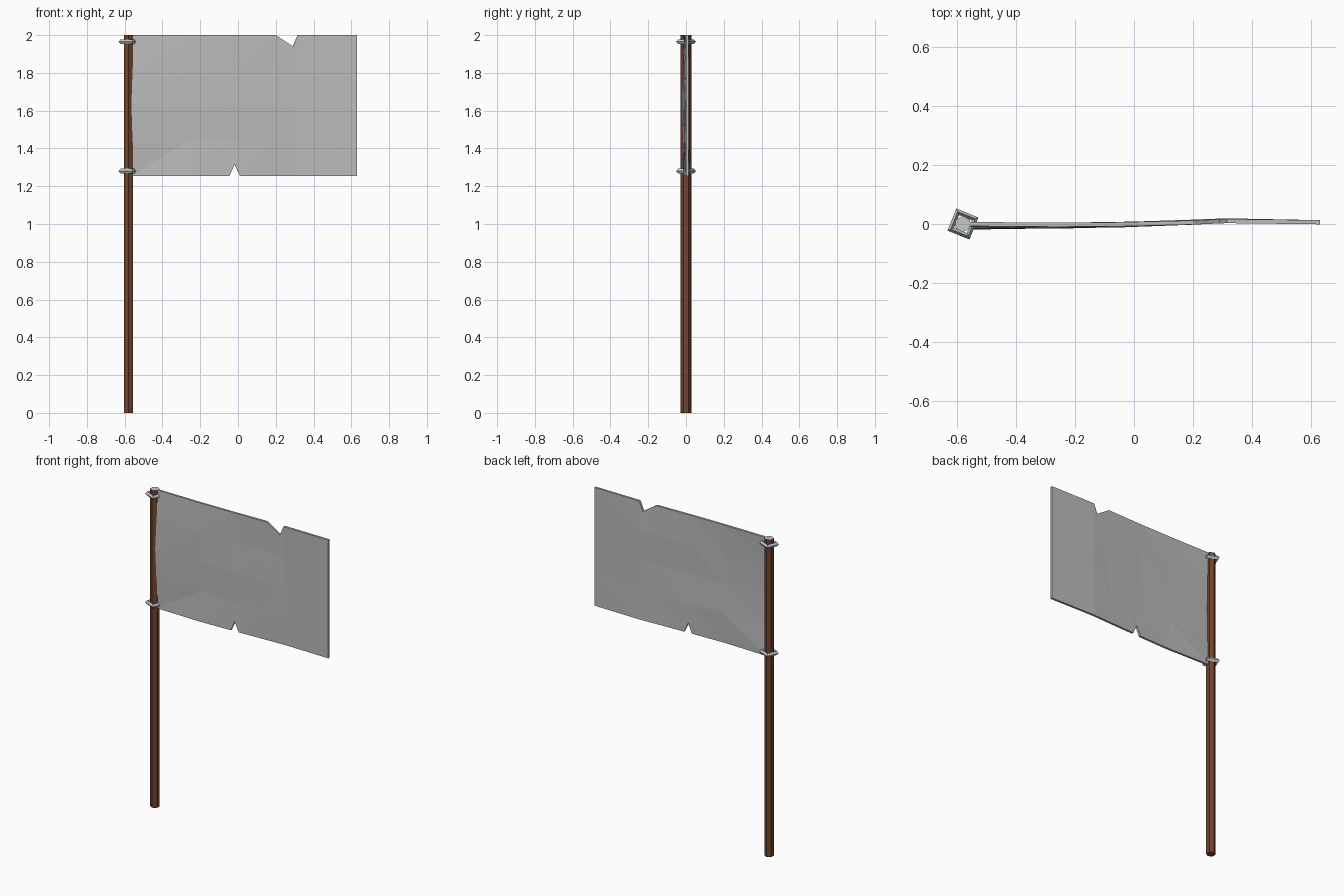
import bpy, bmesh
from math import radians, sin, cos, pi

cube = bpy.data.objects.get("Cube")
if cube:
    bpy.data.objects.remove(cube, do_unlink=True)


def material(name, r, g, b):
    m = bpy.data.materials.new(name)
    m.use_nodes = True
    m.diffuse_color = (r, g, b, 1)
    m.node_tree.nodes["Principled BSDF"].inputs["Base Color"].default_value = (r, g, b, 1)
    return m


wood = material("brown wood", 0.17, 0.06, 0.028)
cloth = material("grey cloth", 0.5, 0.5, 0.5)
metal = material("pale metal", 0.55, 0.58, 0.6)

POLE_X = -0.58


def finish(bm, name, *mats):
    bmesh.ops.recalc_face_normals(bm, faces=bm.faces)
    mesh = bpy.data.meshes.new(name)
    bm.to_mesh(mesh)
    bm.free()
    for m in mats:
        mesh.materials.append(m)
    obj = bpy.data.objects.new(name, mesh)
    bpy.context.collection.objects.link(obj)
    return obj


# Six-sided pole with a pale top end
bm = bmesh.new()
bmesh.ops.create_cone(bm, cap_ends=True, segments=6, radius1=0.028, radius2=0.028, depth=2)
for f in bm.faces:
    f.material_index = int(f.normal.z > 0.9)
pole = finish(bm, "pole", wood, metal)
pole.location = (POLE_X, 0, 1)


# Square rings with a diamond section, turned slightly around the pole
def ring(name, z):
    bm = bmesh.new()
    loops = []
    for i in range(4):
        a = radians(23) + i * pi / 2
        section = ((0.057, 0), (0.045, 0.013), (0.033, 0), (0.045, -0.013))
        loops.append([bm.verts.new((r * cos(a), r * sin(a), h)) for r, h in section])
    for i in range(4):
        a, b = loops[i], loops[(i + 1) % 4]
        for j in range(4):
            k = (j + 1) % 4
            bm.faces.new((a[j], b[j], b[k], a[k]))
    finish(bm, name, metal).location = (POLE_X, 0, z)


ring("upper_ring", 1.965)
ring("lower_ring", 1.28)

# Flag: a gently rippled sheet of columns (x, mean y), with a nick in each long edge
columns = ((-0.565, 0), (-0.26, -0.006), (-0.045, -0.002), (-0.018, -0.001), (0.01, 0),
           (0.2, 0.006), (0.29, 0.01), (0.315, 0.011), (0.63, 0.006))
bottom, top, rows = 1.255, 2.0, 4
bm = bmesh.new()
grid = []
for c, (x, y) in enumerate(columns):
    col = []
    for r in range(rows + 1):
        z = bottom + (top - bottom) * r / rows
        if c == 3 and r == 0:
            z = 1.315
        if c == 6 and r == rows:
            z = 1.94
        ripple = 0.004 * sin(2.3 * r + 4 * x) * (0.63 - x)
        if c == 0:
            ripple = -0.012 * sin(pi * r / rows)
        col.append(bm.verts.new((x, y + ripple, z)))
    grid.append(col)
for a, b in zip(grid, grid[1:]):
    for r in range(rows):
        # Split each panel along the same diagonal for the faceted look
        bm.faces.new((a[r], b[r], b[r + 1]))
        bm.faces.new((a[r], b[r + 1], a[r + 1]))
flag = finish(bm, "flag", cloth)
thick = flag.modifiers.new("thickness", "SOLIDIFY")
thick.thickness = 0.014
thick.offset = 0
